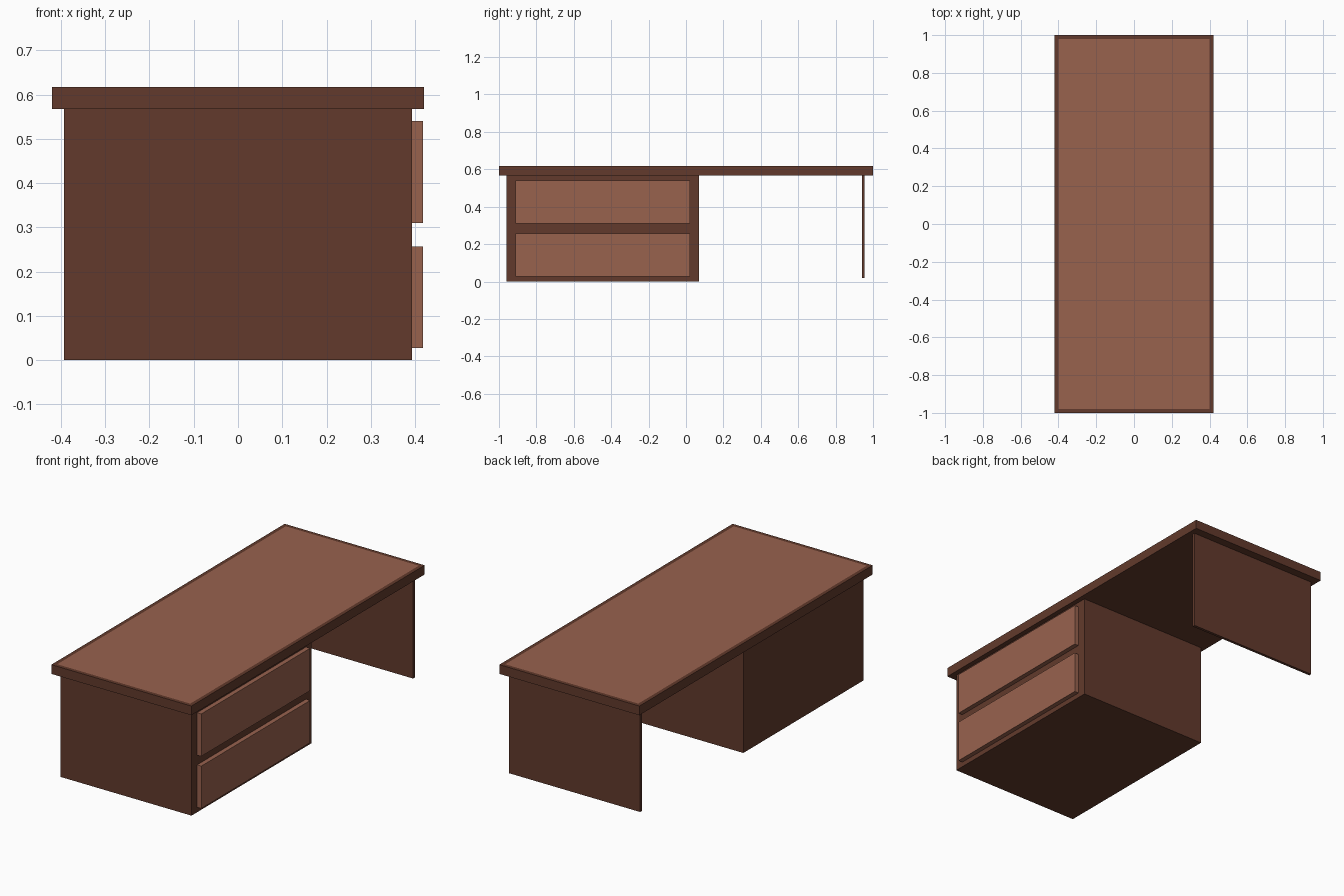
import bpy, bmesh

if "Cube" in bpy.data.objects:
    bpy.data.objects.remove(bpy.data.objects["Cube"])


def material(name, rgb):
    m = bpy.data.materials.new(name)
    m.diffuse_color = (*rgb, 1.0)
    m.use_nodes = True
    m.node_tree.nodes["Principled BSDF"].inputs["Base Color"].default_value = m.diffuse_color
    return m


dark_wood = material("dark wood", (0.122, 0.042, 0.025))
light_wood = material("light wood", (0.314, 0.122, 0.076))


def box(name, x, y, z, *mats, inset_top=0.0):
    """Box from (min, max) ranges; optionally inset the top face in the second material."""
    bm = bmesh.new()
    bmesh.ops.create_cube(bm, size=1.0)
    for v in bm.verts:
        v.co = [r[0] if c < 0 else r[1] for c, r in zip(v.co, (x, y, z))]
    bm.normal_update()
    if inset_top:
        top = max(bm.faces, key=lambda f: f.calc_center_median().z)
        bmesh.ops.inset_region(bm, faces=[top], thickness=inset_top)
        top.material_index = 1
    mesh = bpy.data.meshes.new(name)
    bm.to_mesh(mesh)
    bm.free()
    for m in mats:
        mesh.materials.append(m)
    obj = bpy.data.objects.new(name, mesh)
    bpy.context.collection.objects.link(obj)
    return obj


# Desk top with a pale writing surface framed by a dark rim
box("desk_top", (-0.42, 0.42), (-1.0, 1.0), (0.567, 0.617),
    dark_wood, light_wood, inset_top=0.029)

# Drawer cabinet and the thin leg panel at the other end
box("cabinet", (-0.393, 0.393), (-0.96, 0.07), (0.0, 0.567), dark_wood)
box("leg_panel", (-0.393, 0.393), (0.94, 0.955), (0.018, 0.567), dark_wood)

# Two drawer fronts
for name, z0 in (("lower_drawer", 0.027), ("upper_drawer", 0.31)):
    box(name, (0.393, 0.418), (-0.912, 0.022), (z0, z0 + 0.23), light_wood)
